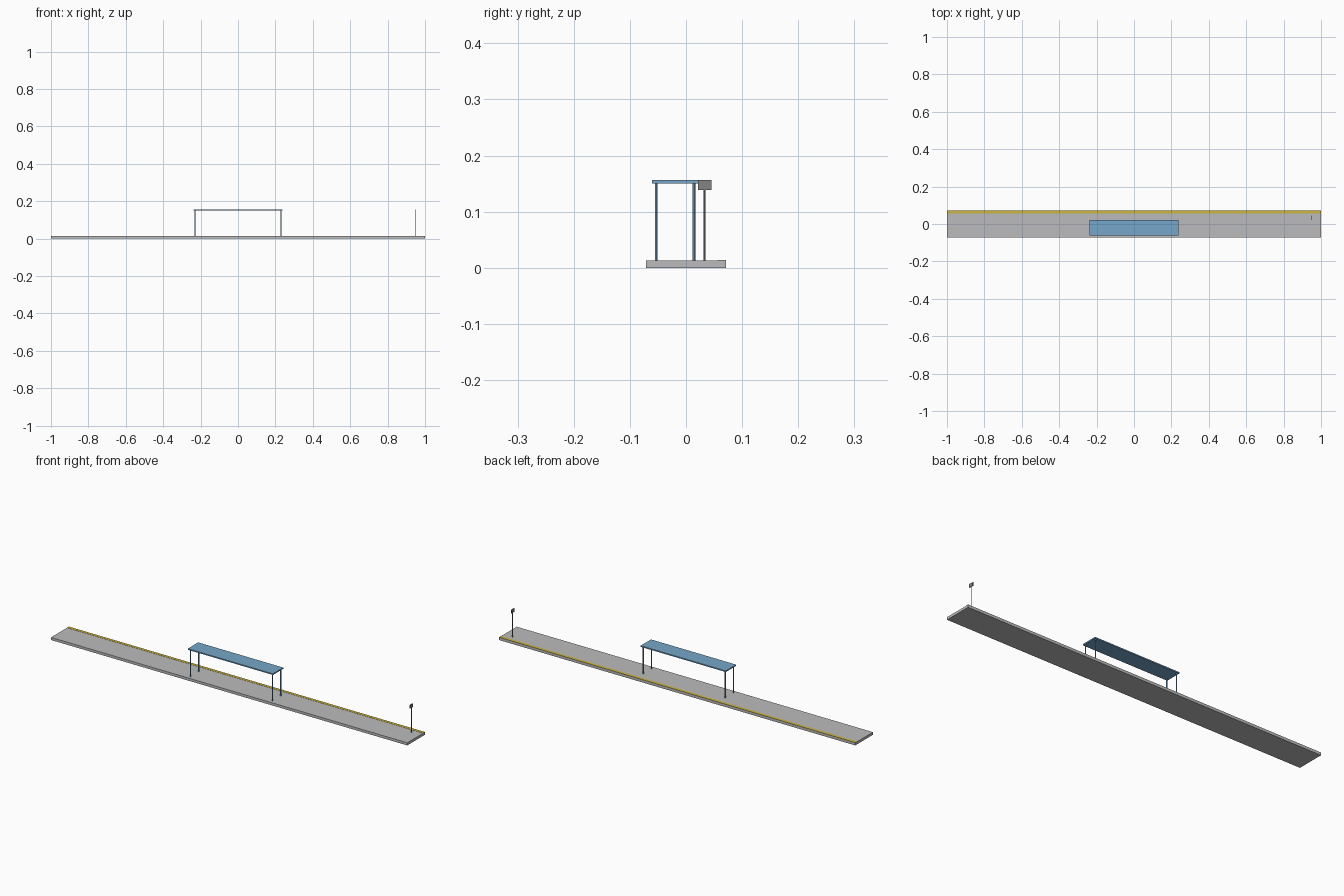
import bpy

if "Cube" in bpy.data.objects:
    bpy.data.objects.remove(bpy.data.objects["Cube"], do_unlink=True)


def material(name, rgb):
    m = bpy.data.materials.new(name)
    m.use_nodes = True
    m.diffuse_color = (*rgb, 1)
    m.node_tree.nodes["Principled BSDF"].inputs["Base Color"].default_value = (*rgb, 1)
    return m


concrete = material("concrete grey", (0.50, 0.50, 0.51))
blue = material("shelter blue", (0.18, 0.38, 0.58))
yellow = material("safety yellow", (0.60, 0.46, 0.05))
dark = material("sign grey", (0.23, 0.23, 0.23))


def box(name, mat, x, y, z):
    """Box spanning the given (low, high) ranges."""
    spans = (x, y, z)
    bpy.ops.mesh.primitive_cube_add(size=1, location=[(a + b) / 2 for a, b in spans])
    ob = bpy.context.object
    ob.scale = [b - a for a, b in spans]
    bpy.ops.object.transform_apply(location=False, rotation=False, scale=True)
    ob.name = name
    ob.data.materials.append(mat)
    return ob


def post(name, mat, x, y, radius, low, high):
    """Slim round upright."""
    bpy.ops.mesh.primitive_cylinder_add(vertices=12, radius=radius, depth=high - low,
                                        location=(x, y, (low + high) / 2))
    ob = bpy.context.object
    ob.name = name
    ob.data.materials.append(mat)
    bpy.ops.object.shade_smooth_by_angle()
    return ob


# Platform slab and the warning strip along its back edge
deck = 0.0133
box("platform", concrete, (-1, 1), (-0.071, 0.071), (0, deck))
box("edge_strip", yellow, (-1, 1), (0.056, 0.071), (deck, deck + 0.0008))

# Shelter: flat roof on four posts
box("shelter_roof", blue, (-0.239, 0.239), (-0.061, 0.022), (0.150, 0.156))
for side, x in (("right", -0.23), ("left", 0.23)):
    for end, y in (("front", -0.053), ("back", 0.014)):
        post(f"shelter_post_{end}_{side}", blue, x, y, 0.0026, deck, 0.150)

# Sign on a slim pole near the left end
post("sign_pole", dark, 0.95, 0.033, 0.0021, deck, 0.140)
box("sign_panel", dark, (0.948, 0.952), (0.021, 0.045), (0.139, 0.156))
